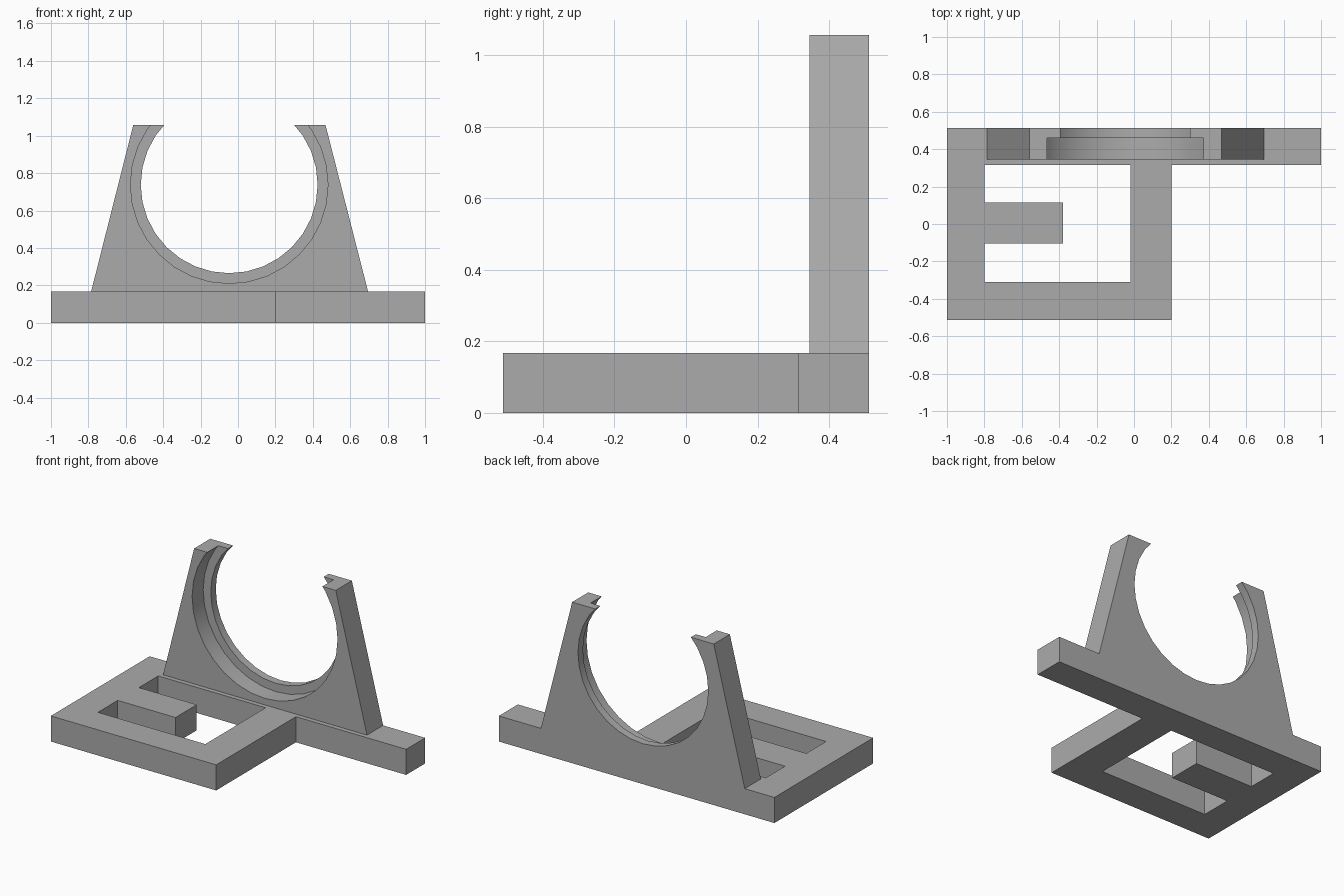
import bpy, bmesh
from math import pi
from mathutils import Matrix, Vector

if "Cube" in bpy.data.objects:
    bpy.data.objects.remove(bpy.data.objects["Cube"])

grey = bpy.data.materials.new("plain grey")
grey.use_nodes = True
grey.diffuse_color = (0.41, 0.41, 0.41, 1)
grey.node_tree.nodes["Principled BSDF"].inputs["Base Color"].default_value = (0.41, 0.41, 0.41, 1)


def finish(name, bm):
    bmesh.ops.recalc_face_normals(bm, faces=bm.faces)
    mesh = bpy.data.meshes.new(name)
    bm.to_mesh(mesh)
    bm.free()
    mesh.materials.append(grey)
    obj = bpy.data.objects.new(name, mesh)
    bpy.context.collection.objects.link(obj)
    return obj


def prism(name, points, depth):
    """Extrude a closed 3D outline along the depth vector."""
    bm = bmesh.new()
    face = bm.faces.new([bm.verts.new(p) for p in points])
    new = bmesh.ops.extrude_face_region(bm, geom=[face])["geom"]
    verts = [v for v in new if isinstance(v, bmesh.types.BMVert)]
    bmesh.ops.translate(bm, verts=verts, vec=Vector(depth))
    # keep the starting cap so the solid is closed
    if not face.is_valid or any(len(e.link_faces) < 2 for e in bm.edges):
        bmesh.ops.holes_fill(bm, edges=bm.edges)
    return finish(name, bm)


def bore(radius, y0, y1):
    """Cylinder cutter along y, centred on the cradle."""
    bm = bmesh.new()
    turn = (Matrix.Translation((-0.047, (y0 + y1) / 2, 0.738))
            @ Matrix.Rotation(pi / 2, 4, "X"))
    bmesh.ops.create_cone(bm, cap_ends=True, segments=32, radius1=radius,
                          radius2=radius, depth=y1 - y0,
                          matrix=turn @ Matrix.Rotation(pi / 2, 4, "Z"))
    return finish("bore_cutter", bm)


def cut(obj, cutter):
    cutter.hide_render = True
    mod = obj.modifiers.new("cut", "BOOLEAN")
    mod.operation = "DIFFERENCE"
    mod.solver = "EXACT"
    mod.object = cutter
    bpy.ops.object.select_all(action="DESELECT")
    bpy.context.view_layer.objects.active = obj
    obj.select_set(True)
    bpy.ops.object.modifier_apply(modifier=mod.name)
    bpy.data.objects.remove(cutter)


TOP = 0.168    # base thickness
BACK = 0.512   # rear face

# Base: rear rail with an offset rectangular frame in front
outline = [(-1, -BACK), (0.2, -BACK), (0.2, 0.315), (1, 0.315), (1, BACK), (-1, BACK)]
base = prism("base_frame", [(x, y, 0) for x, y in outline], (0, 0, TOP))

# C-shaped window that leaves the tongue standing
window = [(-0.8, -0.31), (-0.02, -0.31), (-0.02, 0.315), (-0.8, 0.315),
          (-0.8, 0.115), (-0.38, 0.115), (-0.38, -0.105), (-0.8, -0.105)]
cut(base, prism("window_cutter", [(x, y, -0.1) for x, y in window], (0, 0, 0.5)))

# Upright cradle: tapered plate with a stepped round opening
plate = [(-0.785, TOP), (0.695, TOP), (0.468, 1.057), (-0.56, 1.057)]
cradle = prism("ring_cradle", [(x, 0.345, z) for x, z in plate], (0, BACK - 0.345, 0))
cut(cradle, bore(0.473, 0.2, 0.7))
cut(cradle, bore(0.528, 0.2, 0.46))
bpy.ops.object.shade_smooth_by_angle(angle=pi / 6)
